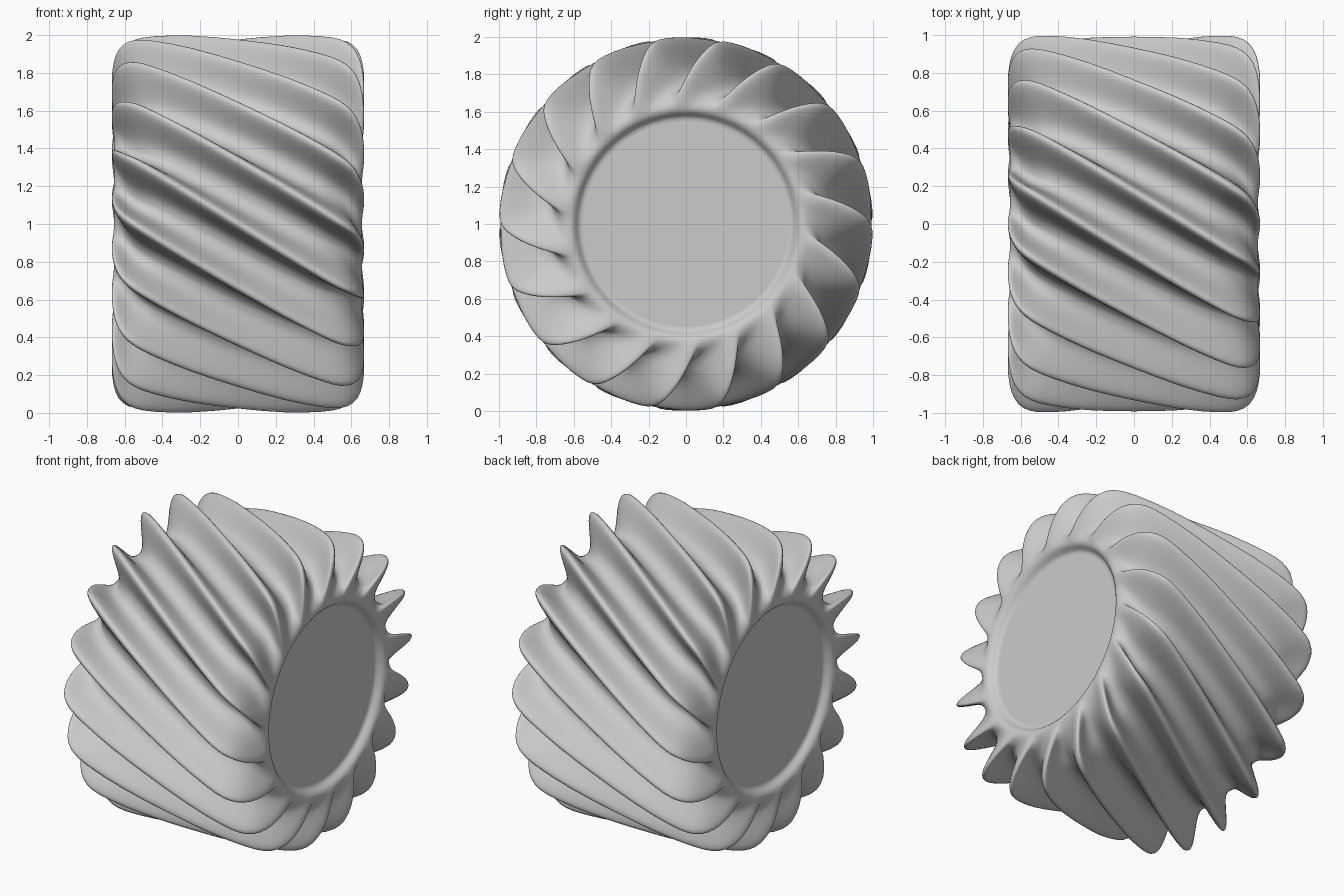
import bpy, math

if "Cube" in bpy.data.objects:
    bpy.data.objects.remove(bpy.data.objects["Cube"])

FINS = 18
TWIST = math.radians(36)      # twist per unit of length
SWIRL = math.radians(9)       # extra twist where fins run in to the hub
SAMPLES = 16                  # points around each fin

# half profiles (x, radius) along a fin crest and along the groove between fins
crest = [(0, .995), (.25, 1.005), (.46, 1.005), (.55, .998), (.615, .965), (.653, .90),
         (.669, .81), (.669, .72), (.664, .645)]
groove = [(0, .82), (.22, .82), (.40, .81), (.47, .79), (.53, .76), (.58, .73),
          (.615, .705), (.64, .675), (.66, .635)]
# shallow recessed hub, shared by both
hub = [(.655, .605), (.635, .587), (.612, .572), (.61, .55)]


def both_ends(half):
    return [(-x, r) for x, r in reversed(half[1:])] + half


def fin_weight(u):
    """1 on the crest (u = 0), 0 in the groove (u = +-0.5)."""
    f = lambda v: 1 / (1 + (abs(v) / .175) ** 3)
    return (f(u) - f(.5)) / (1 - f(.5))


def add_object(name, verts, faces):
    mesh = bpy.data.meshes.new(name)
    mesh.from_pydata(verts, [], faces)
    obj = bpy.data.objects.new(name, mesh)
    bpy.context.collection.objects.link(obj)
    obj.location.z = 1
    return obj


# finned drum along x
verts, faces = [], []
n = FINS * SAMPLES
profile = list(zip(both_ends(crest + hub), both_ends(groove + hub)))
for (xc, rc), (xg, rg) in profile:
    swirl = math.copysign(SWIRL, xc) * min(1, max(0, (.95 - rc) / .3))
    for i in range(n):
        u = (i % SAMPLES) / SAMPLES
        w = fin_weight(u if u <= .5 else u - 1)
        x = xg + (xc - xg) * w
        r = rg + (rc - rg) * w
        a = 2 * math.pi * i / n + TWIST * x + swirl
        verts.append((x, r * math.cos(a), r * math.sin(a)))
for k in range(len(profile) - 1):
    for i in range(n):
        j = (i + 1) % n
        faces.append((k * n + i, k * n + j, k * n + n + j, k * n + n + i))
faces = [f[::-1] for f in faces]
drum = add_object("twisted_fin_drum", verts, faces)
drum.data.shade_smooth()
sub = drum.modifiers.new("smooth", 'SUBSURF')
sub.levels = sub.render_levels = 1

# flat hub discs
for side, name in ((-1, "hub_disc_left"), (1, "hub_disc_right")):
    ring = [(side * .61, .56 * math.cos(2 * math.pi * i / 64),
             side * .56 * math.sin(2 * math.pi * i / 64)) for i in range(64)]
    add_object(name, ring, [tuple(range(64))])
